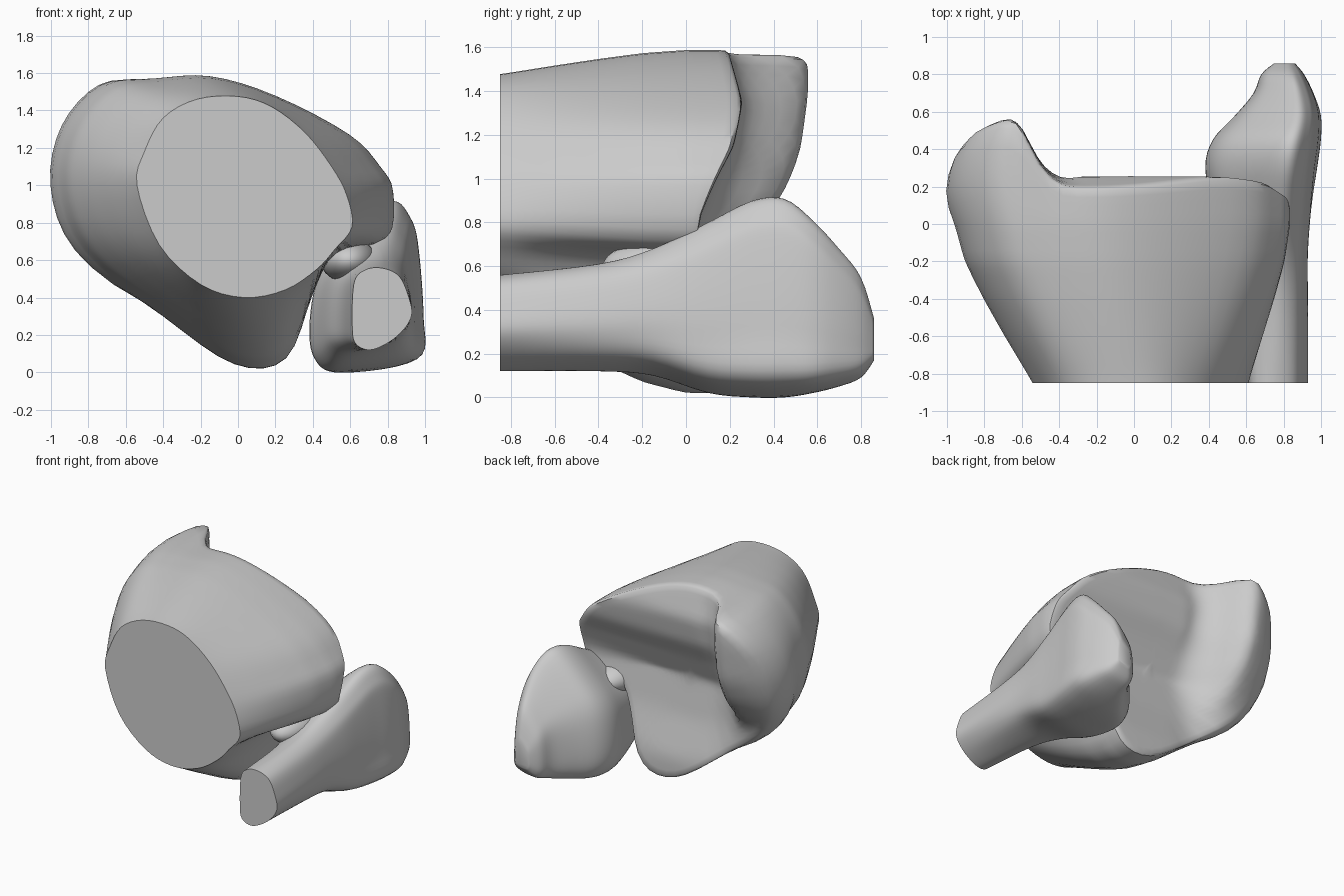
import bpy, math
from mathutils import Vector

if "Cube" in bpy.data.objects:
    bpy.data.objects.remove(bpy.data.objects["Cube"])

N = 64  # points around each ring


def interp(table, v):
    """Smoothly eased lookup in (key, value) pairs."""
    if v <= table[0][0]:
        return table[0][1]
    for (a, p), (b, q) in zip(table, table[1:]):
        if v <= b:
            return p + (q - p) * (v - a) / (b - a)
    return table[-1][1]


def spline(p0, p1, p2, p3, t):
    return [0.5 * (2 * b + (c - a) * t + (2 * a - 5 * b + 4 * c - d) * t * t
                   + (3 * b - a - 3 * c + d) * t ** 3)
            for a, b, c, d in zip(p0, p1, p2, p3)]


def closed(points):
    """Resample a closed outline to N smooth points."""
    k, out = len(points), []
    for i in range(N):
        u = i * k / N
        j = int(u)
        out.append(spline(*[points[(j + d) % k] for d in (-1, 0, 1, 2)], u - j))
    return out


def mix(a, b, w):
    return [(p[0] + (q[0] - p[0]) * w, p[1] + (q[1] - p[1]) * w) for p, q in zip(a, b)]


def loft(name, rings, smooth=4):
    """Skin a list of rings; the first is a flat cut end, which stays crisp."""
    verts = [v for r in rings for v in r]
    faces = [tuple(range(N))]
    for r in range(len(rings) - 1):
        for i in range(N):
            j = (i + 1) % N
            faces.append((r * N + j, r * N + i, (r + 1) * N + i, (r + 1) * N + j))
    faces.append(tuple(reversed(range((len(rings) - 1) * N, len(rings) * N))))
    me = bpy.data.meshes.new(name)
    me.from_pydata(verts, [], faces)
    ob = bpy.data.objects.new(name, me)
    bpy.context.collection.objects.link(ob)
    g = ob.vertex_groups.new(name="soft")
    g.add(list(range(N, len(verts))), 1.0, 'REPLACE')
    m = ob.modifiers.new("soften", 'SMOOTH')
    m.factor, m.iterations, m.vertex_group = 0.5, smooth, "soft"
    finish(ob)
    return ob


def finish(ob):
    bpy.ops.object.select_all(action='DESELECT')
    ob.select_set(True)
    bpy.context.view_layer.objects.active = ob
    bpy.ops.object.mode_set(mode='EDIT')
    bpy.ops.mesh.select_all(action='SELECT')
    bpy.ops.mesh.normals_make_consistent(inside=False)
    bpy.ops.object.mode_set(mode='OBJECT')
    bpy.ops.object.shade_smooth_by_angle(angle=math.radians(50))


# Large bone: cut outline and flared outline in (x, z)
cut = closed([(-.54, 1.0), (-.50, 1.18), (-.40, 1.36), (-.22, 1.46), (0, 1.475), (.18, 1.42),
              (.36, 1.28), (.50, 1.10), (.58, .95), (.61, .78), (.52, .66), (.42, .55),
              (.25, .44), (.03, .40), (-.20, .47), (-.42, .68)])
flare = closed([(-.96, 1.0), (-.90, 1.32), (-.70, 1.54), (-.45, 1.57), (-.15, 1.585), (.20, 1.48),
                (.60, 1.27), (.76, 1.10), (.83, .97), (.80, .71), (.52, .63), (.40, .42),
                (.26, .07), (-.02, .04), (-.40, .30), (-.83, .65)])

# Joint end: depth in y as a concave plateau plus the inner ankle knob
plateau = [(.04, .17), (.2, .17), (.5, .09), (.8, .05), (1.0, .14), (1.15, .22), (1.35, .26), (1.6, .19)]
knob_x = [(-1.02, .27), (-.95, .41), (-.85, .50), (-.7, .56), (-.6, .59), (-.5, .38), (-.42, .27), (-.32, .12)]
knob_z = [(.6, .35), (.75, .55), (.9, .76), (1.1, .92), (1.4, 1.0)]


def end_y(x, z):
    base = interp(plateau, z)
    k = interp([(-.65, 1), (-.3, 0)], x)
    return base + (interp(knob_x, x) * interp(knob_z, z) - base) * k


rings = []
grow = [(-.85, 0), (-.6, .36), (-.4, .63), (-.2, .87), (0, 1)]
for i in range(19):
    y = -.85 + .85 * i / 18
    rings.append([(x, y, z) for x, z in mix(cut, flare, interp(grow, y))])
for t in (.25, .5, .75, .95):
    ring = []
    for x, z in flare:
        bulge = .05 * math.sin(t * math.pi) if x < -.6 else 0
        ring.append((x - bulge, end_y(x, z) * t, z))
    rings.append(ring)
cx, cz = -.1, .88
for i in range(18):
    s = .985 - i * .057
    ring = []
    for x, z in flare:
        px, pz = cx + (x - cx) * s, cz + (z - cz) * s
        ring.append((px, end_y(px, pz), pz))
    rings.append(ring)
loft("shin_bone", rings, 3)

# Small bone: outlines fitted into a box (y, mix, x0, x1, z0, z1) at each station
slim = closed([(.61, .25), (.62, .48), (.68, .55), (.77, .56), (.86, .52), (.91, .42),
               (.93, .30), (.85, .19), (.72, .12), (.63, .15)])
wide = closed([(.38, .25), (.43, .50), (.57, .68), (.82, .88), (.93, .80), (.97, .66),
               (1.0, .30), (.97, .07), (.55, 0), (.41, .07)])
stations = [(-.85, 0, .61, .93, .12, .56), (-.4, .2, .56, .93, .12, .61),
            (-.15, .4, .48, .93, .10, .68), (.1, .75, .42, .95, .02, .80),
            (.3, 1, .38, .98, 0, .90), (.45, 1, .42, 1.0, 0, .91),
            (.58, 1, .54, 1.0, .02, .81), (.70, .8, .64, .96, .05, .68),
            (.80, .8, .68, .91, .09, .55), (.86, .8, .75, .86, .17, .36)]
rings = []
last = len(stations) - 1
for s in range(last):
    for t in range(4 + (s == last - 1)):
        q = [stations[min(max(s + d, 0), last)] for d in (-1, 0, 1, 2)]
        y, w, x0, x1, z0, z1 = spline(*q, t / 4)
        o = mix(slim, wide, w)
        xs, zs = [p[0] for p in o], [p[1] for p in o]
        fx, fz = (x1 - x0) / (max(xs) - min(xs)), (z1 - z0) / (max(zs) - min(zs))
        rings.append([(x0 + (x - min(xs)) * fx, y, z0 + (z - min(zs)) * fz) for x, z in o])
loft("outer_bone", rings, 2)

# Tissue bridge filling the gap between the bones
bpy.ops.mesh.primitive_uv_sphere_add(segments=24, ring_count=16, radius=1, location=(.59, -.1, .6))
bridge = bpy.context.object
bridge.name = "bridge"
bridge.scale = (.15, .28, .12)
finish(bridge)
